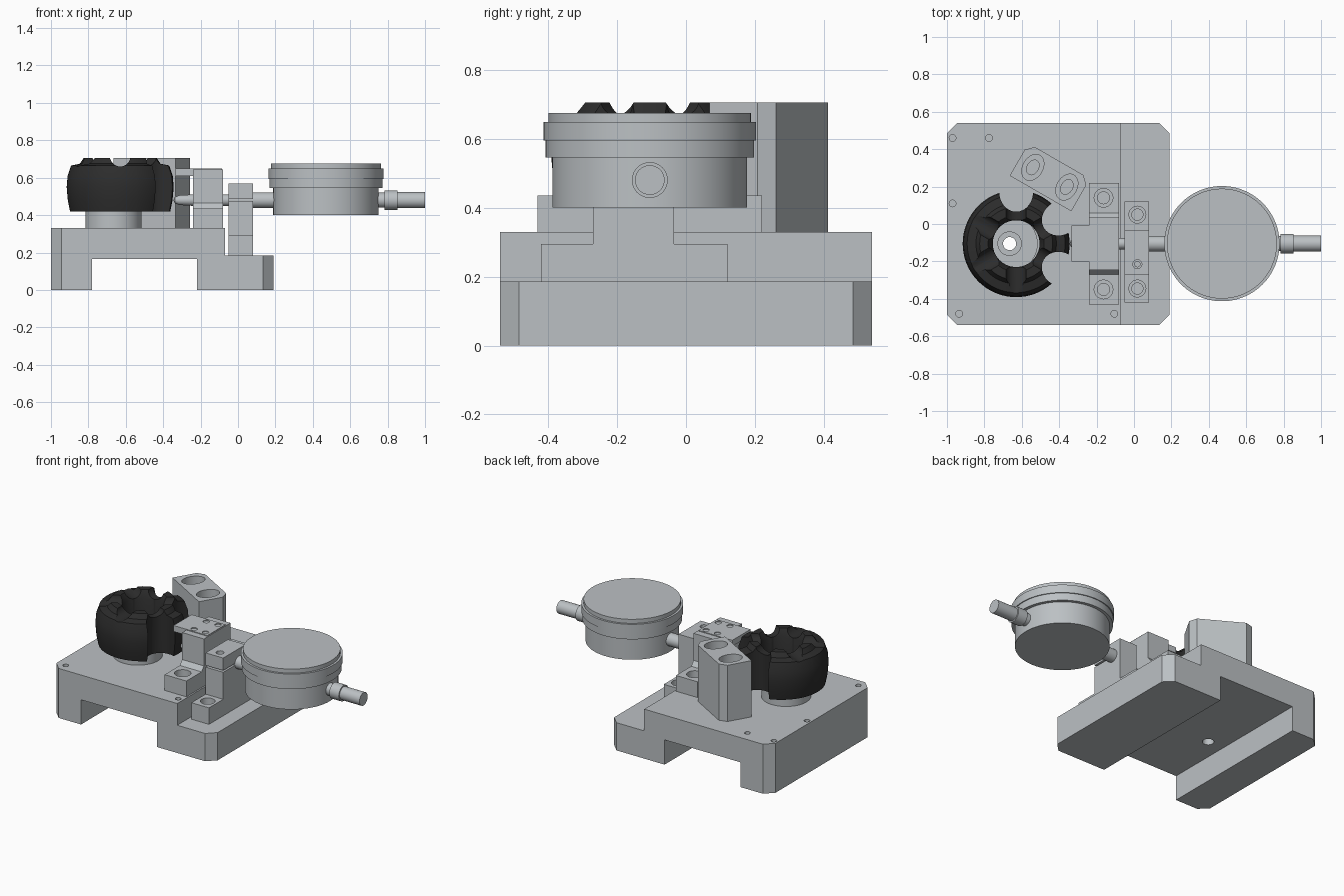
import bpy, bmesh, math
from mathutils import Matrix, Vector

if "Cube" in bpy.data.objects:
    bpy.data.objects.remove(bpy.data.objects["Cube"])


def material(name, rgb):
    m = bpy.data.materials.new(name)
    m.use_nodes = True
    m.diffuse_color = (*rgb, 1)
    m.node_tree.nodes["Principled BSDF"].inputs["Base Color"].default_value = (*rgb, 1)
    return m


STEEL = material("machined_grey", (0.50, 0.53, 0.55))
BLACK = material("tool_black", (0.026, 0.026, 0.026))
AXIS_Y = -0.105   # shared line of wheel, stylus and gauge
ROD_Z = 0.48


def finish(name, bm, mat=STEEL, smooth=False):
    bmesh.ops.recalc_face_normals(bm, faces=bm.faces)
    mesh = bpy.data.meshes.new(name)
    bm.to_mesh(mesh)
    bm.free()
    mesh.materials.append(mat)
    ob = bpy.data.objects.new(name, mesh)
    bpy.context.collection.objects.link(ob)
    if smooth:
        smooth_by_angle(ob)
    return ob


def activate(ob):
    bpy.ops.object.select_all(action='DESELECT')
    ob.select_set(True)
    bpy.context.view_layer.objects.active = ob


def smooth_by_angle(ob):
    activate(ob)
    bpy.ops.object.shade_smooth_by_angle(angle=math.radians(32))


def prism(name, points, lo, hi, axis="z", mat=STEEL):
    """Extrude a closed outline between lo and hi along an axis."""
    place = {"x": lambda p: (lo, p[0], p[1]), "y": lambda p: (p[0], lo, p[1]),
             "z": lambda p: (p[0], p[1], lo)}[axis]
    step = Vector([(hi - lo) * (axis == a) for a in "xyz"])
    bm = bmesh.new()
    face = bm.faces.new([bm.verts.new(place(p)) for p in points])
    top = bmesh.ops.extrude_face_region(bm, geom=[face])["geom"]
    bmesh.ops.translate(bm, vec=step, verts=[v for v in top if isinstance(v, bmesh.types.BMVert)])
    return finish(name, bm, mat)


def box(name, x, y, z):
    return prism(name, [(x[0], y[0]), (x[1], y[0]), (x[1], y[1]), (x[0], y[1])], *z)


def lathe(name, profile, matrix, mat=STEEL, steps=64, closed=False):
    """Spin (radius, height) points round local z."""
    bm = bmesh.new()
    verts = [bm.verts.new((r, 0, h)) for r, h in profile]
    pairs = list(zip(verts, verts[1:])) + ([(verts[-1], verts[0])] if closed else [])
    edges = [bm.edges.new(p) for p in pairs]
    bmesh.ops.spin(bm, geom=verts + edges, cent=(0, 0, 0), axis=(0, 0, 1),
                   angle=math.tau, steps=steps, use_duplicate=False)
    bmesh.ops.remove_doubles(bm, verts=bm.verts, dist=1e-5)
    bm.transform(matrix)
    return finish(name, bm, mat, True)


def rod(name, matrix, r, lo, hi, steps=32):
    return lathe(name, [(0, lo), (r, lo), (r, hi), (0, hi)], matrix, steps=steps)


def at(x, y, z=0):
    return Matrix.Translation((x, y, z))


def cut(ob, cutters):
    """Subtract the cutters, then drop them."""
    for c in cutters:
        c.hide_render = True
        mod = ob.modifiers.new("cut", 'BOOLEAN')
        mod.operation, mod.solver, mod.object = 'DIFFERENCE', 'EXACT', c
        activate(ob)
        bpy.ops.object.modifier_apply(modifier=mod.name)
        bpy.data.objects.remove(c)
    smooth_by_angle(ob)


def counterbore(x, y, top, r_out=0.05, r_in=0.032, depth=0.05):
    return [rod("bore", at(x, y), r_out, top - depth, top + 0.1),
            rod("bolt_hole", at(x, y), r_in, top - 2 * depth, top - depth / 2)]


# Stepped base with a slot underneath and chamfered corners
base = prism("base_plate", [(-1, 0), (-0.78, 0), (-0.78, 0.165), (-0.22, 0.165), (-0.22, 0), (0.19, 0),
                            (0.19, 0.185), (-0.07, 0.185), (-0.07, 0.33), (-1, 0.33)], -0.54, 0.54, "y")
bm = bmesh.new()
bm.from_mesh(base.data)
corners = [e for e in bm.edges if abs(e.verts[0].co.z - e.verts[1].co.z) > 0.1
           and abs(e.verts[0].co.y - e.verts[1].co.y) < 0.01
           and all(v.co.x < -0.99 or v.co.x > 0.18 for v in e.verts)]
bmesh.ops.bevel(bm, geom=corners, offset=0.055, segments=1, affect='EDGES')
bm.to_mesh(base.data)
bm.free()
pins = [(-0.97, 0.46), (-0.775, 0.46), (-0.97, 0.11), (-0.935, -0.48), (-0.105, -0.48)]
cut(base, [rod("pin_hole", at(x, y), 0.018, 0.27, 0.4, 20) for x, y in pins]
    + [rod("centre_hole", at(-0.665, AXIS_Y), 0.035, 0.1, 0.4)])

# Hollow hub below the wheel
lathe("hub", [(0.035, 0.33), (0.15, 0.33), (0.15, 0.425), (0.065, 0.425), (0.065, 0.45), (0.035, 0.45)],
      at(-0.665, AXIS_Y), closed=True)

# Six-lobed barrel wheel
centre = at(-0.63, AXIS_Y)
wheel = lathe("lobed_wheel", [(0.125, 0.42), (0.268, 0.42), (0.28, 0.48), (0.286, 0.55), (0.281, 0.61),
                              (0.262, 0.665), (0.215, 0.675), (0.195, 0.705), (0.15, 0.705),
                              (0.125, 0.66)], centre, BLACK, 72, True)
scallops = []
for i in range(6):
    turn = centre @ Matrix.Rotation(math.radians(30 + 60 * i), 4, 'Z')
    scallops.append(rod("scallop", turn @ at(0.275, 0) @ Matrix.Diagonal((1.1, 0.95, 1, 1)), 0.095, 0.3, 0.8, 28))
    across = Matrix.Rotation(math.radians(90), 4, 'Y')
    scallops.append(rod("crown_dip", turn @ at(0, 0, 0.715) @ across, 0.055, 0.05, 0.4, 28))
cut(wheel, scallops)
wheel.data.materials.clear()
wheel.data.materials.append(BLACK)
for p in wheel.data.polygons:
    p.material_index = 0

# Angled stop block with two counterbored slots
turn = at(-0.45, 0.25) @ Matrix.Rotation(math.radians(-30), 4, 'Z')
outline = [(-0.19, -0.1), (0.19, -0.1), (0.19, 0.06), (0.15, 0.1), (-0.15, 0.1), (-0.19, 0.06)]
stop = prism("stop_block", [(turn @ Vector((x, y, 0))).xy for x, y in outline], 0.33, 0.705)
slots = []
for s in (-0.105, 0.105):
    stretch = turn @ at(s, 0) @ Matrix.Diagonal((1, 1.4, 1, 1))
    slots.append(rod("slot", stretch, 0.053, 0.62, 0.8))
    slots.append(rod("slot_core", stretch, 0.03, 0.5, 0.65))
cut(stop, slots)

# Stylus bracket: feet, post and overhanging top plate
mid = AXIS_Y
half = [(0.325, 0.33), (0.325, 0.435), (0.165, 0.435), (0.14, 0.465), (0.14, 0.645)]
bracket = prism("stylus_bracket", [(mid + y, z) for y, z in half]
                + [(mid - y, z) for y, z in reversed(half)], -0.24, -0.08, "x")
cut(bracket, counterbore(-0.163, mid + 0.245, 0.435) + counterbore(-0.163, mid - 0.245, 0.435))
plate = box("guide_plate", (-0.335, -0.085), (mid - 0.096, mid + 0.096), (0.61, 0.65))
cut(plate, [rod("screw_hole", at(x, mid + y), 0.02, 0.635, 0.7, 20)
            for x in (-0.205, -0.12) for y in (-0.065, 0.065)])
for x in (-0.205, -0.12):
    for y in (-0.065, 0.065):
        rod("plate_screw", at(x, mid + y), 0.013, 0.63, 0.645, 16)

# Gauge holder on the lower step, with a clamping slit
holder = prism("gauge_holder", [(-0.42, 0.185), (0.12, 0.185), (0.12, 0.295), (-0.035, 0.295),
                                (-0.035, 0.57), (-0.27, 0.57), (-0.27, 0.295), (-0.42, 0.295)],
               -0.05, 0.08, "x")
cut(holder, counterbore(0.018, 0.05, 0.295, 0.045, 0.03) + counterbore(0.018, -0.345, 0.295, 0.045, 0.03)
    + counterbore(0.018, -0.215, 0.57, 0.024, 0.014, 0.03)
    + [box("slit", (-0.1, 0.13), (-0.3, AXIS_Y), (0.475, 0.487))])

# Stylus, gauge stem and plunger share one line along x
along = at(0, AXIS_Y, ROD_Z) @ Matrix.Rotation(math.radians(90), 4, 'Y')
lathe("stylus", [(0, -0.345), (0.016, -0.338), (0.026, -0.315), (0.03, -0.25), (0.03, -0.05), (0, -0.05)],
      along, steps=32)
rod("gauge_stem", along, 0.042, -0.05, 0.22)
lathe("plunger", [(0, 0.7), (0.04, 0.7), (0.04, 0.783), (0.052, 0.783), (0.052, 0.853),
                  (0.043, 0.853), (0.043, 1.0), (0, 1.0)], along, steps=32)

# Round dial gauge with stepped bezel
lathe("dial_gauge", [(0, 0.4), (0.282, 0.4), (0.282, 0.545), (0.302, 0.545), (0.302, 0.594), (0.308, 0.594),
                     (0.308, 0.648), (0.294, 0.648), (0.294, 0.675), (0, 0.675)],
      at(0.47, AXIS_Y), steps=96)
